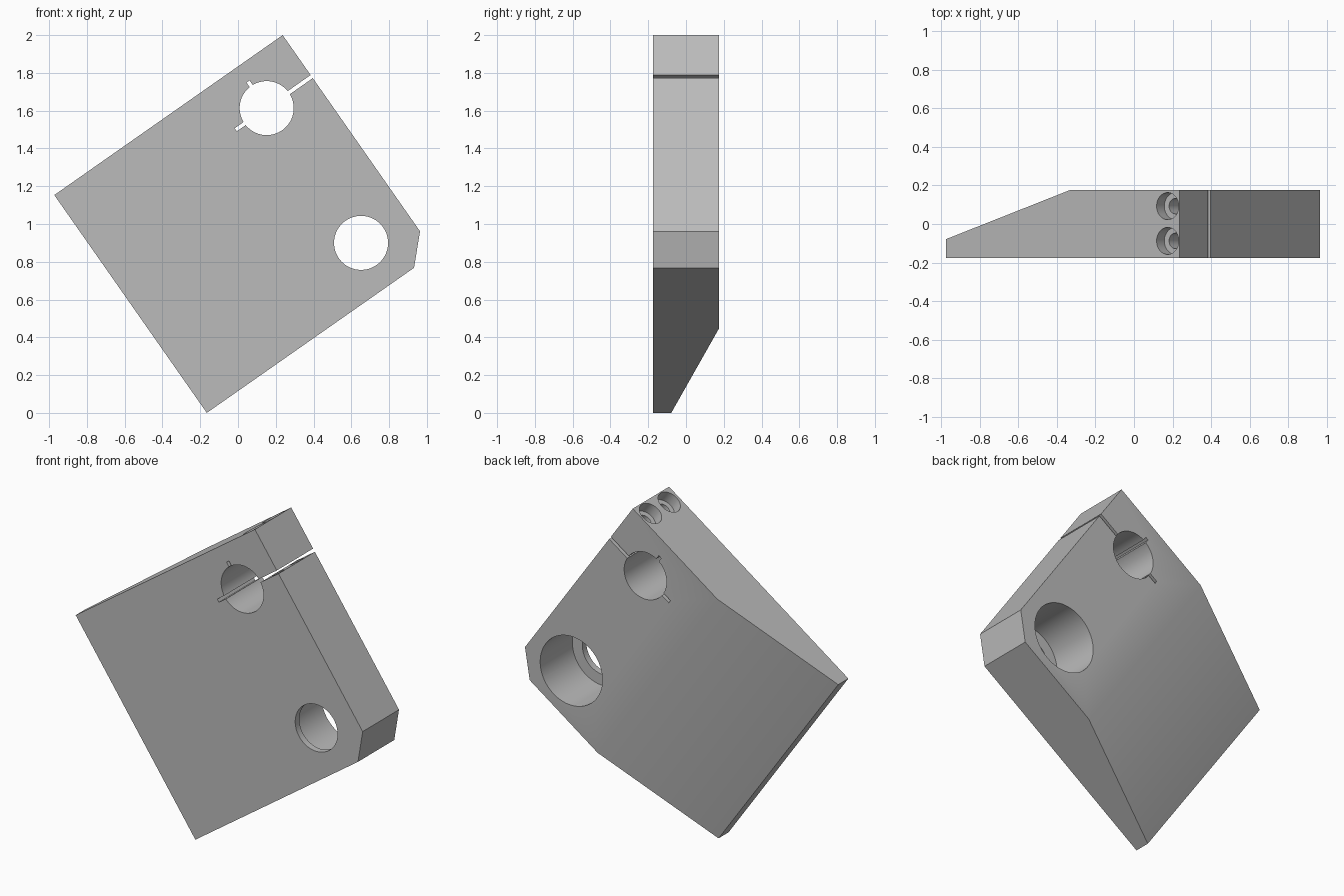
import bpy, bmesh, math
from mathutils import Matrix, Vector

if "Cube" in bpy.data.objects:
    bpy.data.objects.remove(bpy.data.objects["Cube"], do_unlink=True)

# Block dimensions in its own untilted frame: x = width, y = depth, z = height
WIDTH, HEIGHT, HALF = 1.476, 1.408, 0.175
BORE_X, LOW_Z, HIGH_Z = 1.185, 0.269, 1.14
BORE_R = 0.143
SLIT = 0.02

grey = bpy.data.materials.new("plain grey")
grey.use_nodes = True
grey.diffuse_color = (0.5, 0.5, 0.5, 1)
grey.node_tree.nodes["Principled BSDF"].inputs["Base Color"].default_value = (0.5, 0.5, 0.5, 1)


def finish(name, bm):
    bmesh.ops.recalc_face_normals(bm, faces=bm.faces)
    mesh = bpy.data.meshes.new(name)
    bm.to_mesh(mesh)
    bm.free()
    mesh.materials.append(grey)
    obj = bpy.data.objects.new(name, mesh)
    bpy.context.collection.objects.link(obj)
    return obj


def prism(name, profile, direction):
    """Extrude a closed outline along a direction."""
    bm = bmesh.new()
    face = bm.faces.new([bm.verts.new(p) for p in profile])
    geom = bmesh.ops.extrude_face_region(bm, geom=[face])["geom"]
    moved = [g for g in geom if isinstance(g, bmesh.types.BMVert)]
    bmesh.ops.translate(bm, verts=moved, vec=direction)
    return finish(name, bm)


def box(name, x0, x1, z0, z1):
    """Cutter running through the full depth."""
    outline = [(x0, -1, z0), (x1, -1, z0), (x1, -1, z1), (x0, -1, z1)]
    return prism(name, outline, (0, 2, 0))


def cylinder(name, start, end, radius, segments=96):
    a, b = Vector(start), Vector(end)
    turn = (b - a).to_track_quat('Z', 'Y').to_matrix().to_4x4()
    bm = bmesh.new()
    bmesh.ops.create_cone(bm, cap_ends=True, segments=segments, radius1=radius,
                          radius2=radius, depth=(b - a).length,
                          matrix=Matrix.Translation((a + b) / 2) @ turn)
    return finish(name, bm)


# Block with a tapered back
block = prism("clamp_block", [(0, -HALF, 0), (WIDTH, -HALF, 0), (WIDTH, HALF, 0),
                              (0.78, HALF, 0), (0, -0.078, 0)], (0, 0, HEIGHT))

cutters = [
    # Cut-off lower corner
    prism("corner_cutter", [(1.339, -1, 0), (1.339 - 0.137, -1, -0.14),
                            (1.7, -1, -0.14), (1.7, -1, 0.369),
                            (WIDTH, -1, 0.14)], (0, 2, 0)),
    # Lower bore, wider from the back and leaving a thin front lip
    cylinder("bore_cutter", (BORE_X, -1, LOW_Z), (BORE_X, 1, LOW_Z), BORE_R),
    cylinder("counterbore_cutter", (BORE_X, -HALF + 0.04, LOW_Z), (BORE_X, 1, LOW_Z), 0.21),
    # Clamping bore with its slits
    cylinder("clamp_bore_cutter", (BORE_X, -1, HIGH_Z), (BORE_X, 1, HIGH_Z), BORE_R),
    box("slit_cutter", BORE_X - 0.2, WIDTH + 0.2, HIGH_Z - SLIT / 2, HIGH_Z + SLIT / 2),
    box("notch_cutter", BORE_X - SLIT / 2, BORE_X + SLIT / 2, HIGH_Z, HIGH_Z + 0.172),
]
# Pair of counterbored screw holes in the upper edge
for y in (-0.0875, 0.0925):
    cutters.append(cylinder("screw_head_cutter", (1.4, y, HEIGHT - 0.07),
                            (1.4, y, HEIGHT + 0.2), 0.07, 48))
    cutters.append(cylinder("screw_cutter", (1.4, y, 0.95), (1.4, y, HEIGHT + 0.1), 0.04, 48))

bpy.context.view_layer.objects.active = block
for cutter in cutters:
    cutter.hide_render = True
    mod = block.modifiers.new(cutter.name, 'BOOLEAN')
    mod.operation = 'DIFFERENCE'
    mod.solver = 'EXACT'
    mod.object = cutter
    bpy.ops.object.modifier_apply(modifier=mod.name)
    bpy.data.objects.remove(cutter, do_unlink=True)

# Tilt the block onto its lower corner
block.data.transform(Matrix.Translation((-0.165, 0, 0))
                     @ Matrix.Rotation(math.radians(-35), 4, 'Y'))

bpy.ops.object.select_all(action='DESELECT')
block.select_set(True)
bpy.ops.object.shade_smooth_by_angle(angle=math.radians(30))
